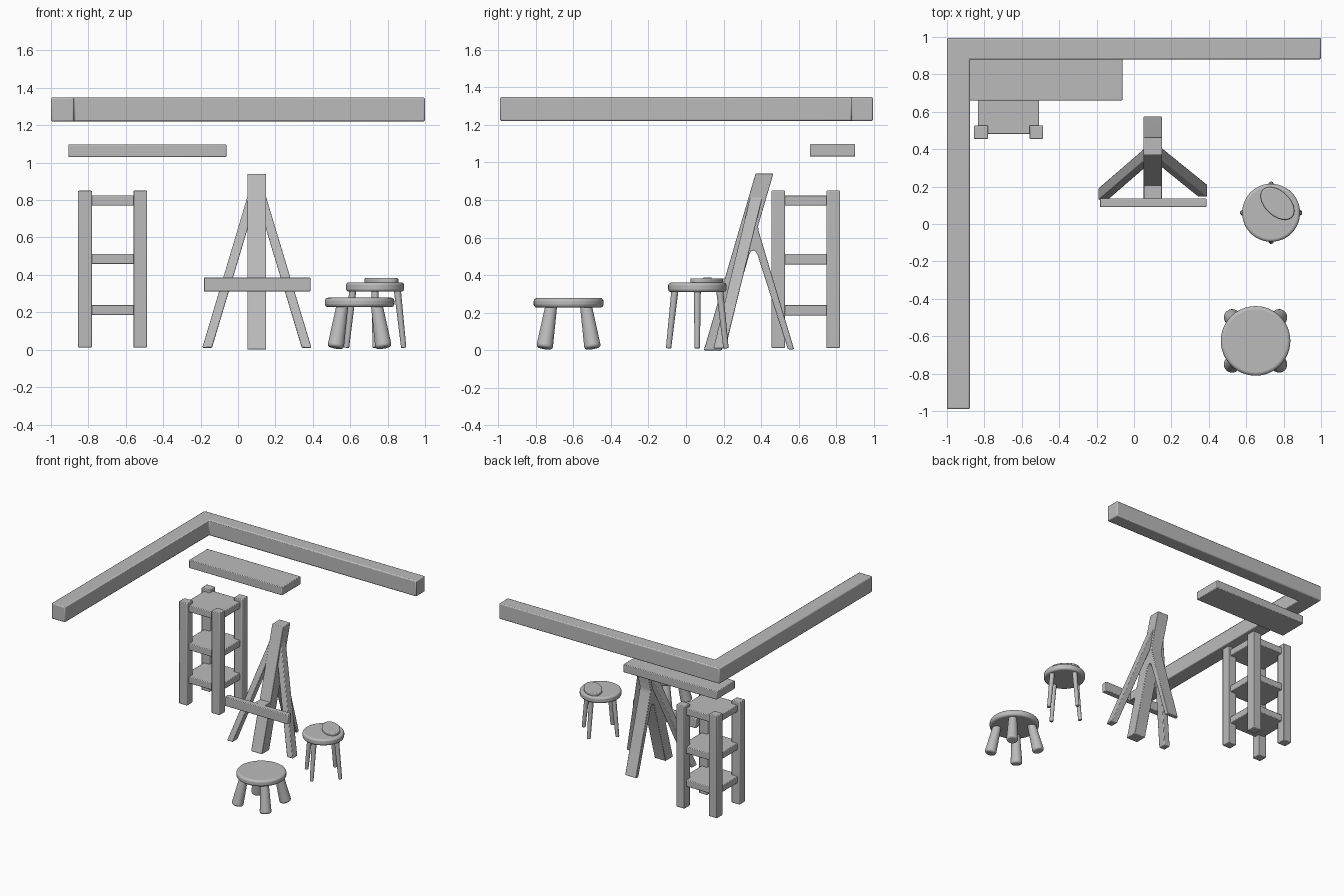
import bpy, bmesh, math
from mathutils import Vector, Matrix

cube = bpy.data.objects.get("Cube")
if cube:
    bpy.data.objects.remove(cube, do_unlink=True)

grey = bpy.data.materials.new("plain_grey")
grey.use_nodes = True
grey.diffuse_color = (0.5, 0.5, 0.5, 1)
shader = next(n for n in grey.node_tree.nodes if n.type == 'BSDF_PRINCIPLED')
shader.inputs["Base Color"].default_value = (0.5, 0.5, 0.5, 1)


def finish(name, bm, bevel=0.0, segments=2):
    """Turn a bmesh into a named, bevelled, smooth-by-angle object."""
    bmesh.ops.recalc_face_normals(bm, faces=bm.faces)
    mesh = bpy.data.meshes.new(name)
    bm.to_mesh(mesh)
    bm.free()
    mesh.materials.append(grey)
    obj = bpy.data.objects.new(name, mesh)
    bpy.context.collection.objects.link(obj)
    if bevel:
        mod = obj.modifiers.new("soft_edges", 'BEVEL')
        mod.width, mod.segments = bevel, segments
        mod.limit_method, mod.angle_limit = 'ANGLE', math.radians(35)
    bpy.ops.object.select_all(action='DESELECT')
    obj.select_set(True)
    bpy.context.view_layer.objects.active = obj
    bpy.ops.object.shade_smooth_by_angle(angle=math.radians(40))
    return obj


def prism(name, outline, depth, bevel):
    """Extrude a flat outline of 3D points along a vector."""
    bm = bmesh.new()
    face = bm.faces.new([bm.verts.new(p) for p in outline])
    new = bmesh.ops.extrude_face_region(bm, geom=[face])["geom"]
    bmesh.ops.translate(bm, vec=depth,
                        verts=[v for v in new if isinstance(v, bmesh.types.BMVert)])
    return finish(name, bm, bevel)


def box(name, x, y, z, bevel=0.005):
    base = [(x[i], y[j], z[0]) for i, j in ((0, 0), (1, 0), (1, 1), (0, 1))]
    return prism(name, base, (0, 0, z[1] - z[0]), bevel)


def slanted_leg(name, foot, top, half_x, half_y):
    """Leg with level ends that leans from foot to top."""
    foot, top = Vector(foot), Vector(top)
    base = [foot + Vector((sx * half_x, sy * half_y, 0))
            for sx, sy in ((-1, -1), (1, -1), (1, 1), (-1, 1))]
    return prism(name, base, top - foot, 0.005)


def round_leg(name, foot, top, foot_radius, top_radius, bevel):
    foot, top = Vector(foot), Vector(top)
    axis = top - foot
    turn = axis.to_track_quat('Z', 'Y').to_matrix().to_4x4()
    bm = bmesh.new()
    bmesh.ops.create_cone(bm, cap_ends=True, segments=20, radius1=foot_radius,
                          radius2=top_radius, depth=axis.length,
                          matrix=Matrix.Translation((foot + top) / 2) @ turn)
    return finish(name, bm, bevel, 4)


def disc(name, centre, z, radii, bevel, turn=0.0):
    bm = bmesh.new()
    place = (Matrix.Translation((centre[0], centre[1], sum(z) / 2))
             @ Matrix.Rotation(turn, 4, 'Z') @ Matrix.Diagonal((*radii, 1, 1)))
    bmesh.ops.create_cone(bm, cap_ends=True, segments=48, radius1=1, radius2=1,
                          depth=z[1] - z[0], matrix=place)
    return finish(name, bm, bevel, 4)


def stool(name, centre, seat_z, radius, start, foot, top, bevels):
    """Round seat on four splayed legs; foot and top are (reach, radius)."""
    disc(name + "_seat", centre, seat_z, (radius, radius), bevels[0])
    for i in range(4):
        a = start + i * math.pi / 2
        ends = [(centre[0] + r * math.cos(a), centre[1] + r * math.sin(a), z)
                for r, z in ((foot[0], 0.01), (top[0], seat_z[0] + 0.02))]
        round_leg(f"{name}_leg_{i + 1}", *ends, foot[1], top[1], bevels[1])


# L-shaped overhead beam
prism("corner_beam", [(-1, -0.99, 1.22), (-0.877, -0.99, 1.22), (-0.877, 0.88, 1.22),
                      (1, 0.88, 1.22), (1, 0.995, 1.22), (-1, 0.995, 1.22)],
      (0, 0, 0.128), 0.008)

# Hanging wall shelf
box("wall_shelf", (-0.907, -0.062), (0.66, 0.9), (1.03, 1.097))

# Open rack: four posts and three boards
for side, x in (("right", (-0.855, -0.781)), ("left", (-0.56, -0.486))):
    for end, y in (("front", (0.455, 0.527)), ("back", (0.747, 0.82))):
        box(f"rack_post_{end}_{side}", x, y, (0.012, 0.85))
for i, z in enumerate((0.185, 0.457, 0.77)):
    box(f"rack_board_{i + 1}", (-0.835, -0.507), (0.482, 0.795), (z, z + 0.055))

# Easel: leaning post and back leg share one side profile
profile = [(0.095, 0), (0.19, 0), (0.337, 0.51), (0.345, 0.525), (0.358, 0.532),
           (0.371, 0.525), (0.38, 0.51), (0.54, 0.012), (0.55, 0.003), (0.575, 0.006),
           (0.388, 0.63), (0.383, 0.66), (0.465, 0.94), (0.37, 0.94)]
prism("easel_post_and_back_leg", [(0.051, y, z) for y, z in profile], (0.1, 0, 0), 0.004)
slanted_leg("easel_right_leg", (-0.165, 0.16, 0.01), (0.08, 0.372, 0.83), 0.026, 0.032)
slanted_leg("easel_left_leg", (0.367, 0.178, 0.01), (0.12, 0.378, 0.83), 0.026, 0.032)
box("easel_ledge", (-0.183, 0.387), (0.09, 0.137), (0.31, 0.387))
box("easel_ledge_bracket", (0.053, 0.149), (0.13, 0.24), (0.312, 0.383), 0.003)

# Tall stool with a flat oval pad on its seat
stool("tall_stool", (0.733, 0.06), (0.31, 0.36), 0.155, 0,
      (0.153, 0.014), (0.118, 0.019), (0.015, 0.004))
disc("oval_pad", (0.767, 0.11), (0.355, 0.383), (0.107, 0.066), 0.007, math.radians(-43))

# Low stool with chunky legs
stool("low_stool", (0.65, -0.625), (0.227, 0.278), 0.186, math.pi / 4,
      (0.182, 0.045), (0.128, 0.031), (0.018, 0.016))
